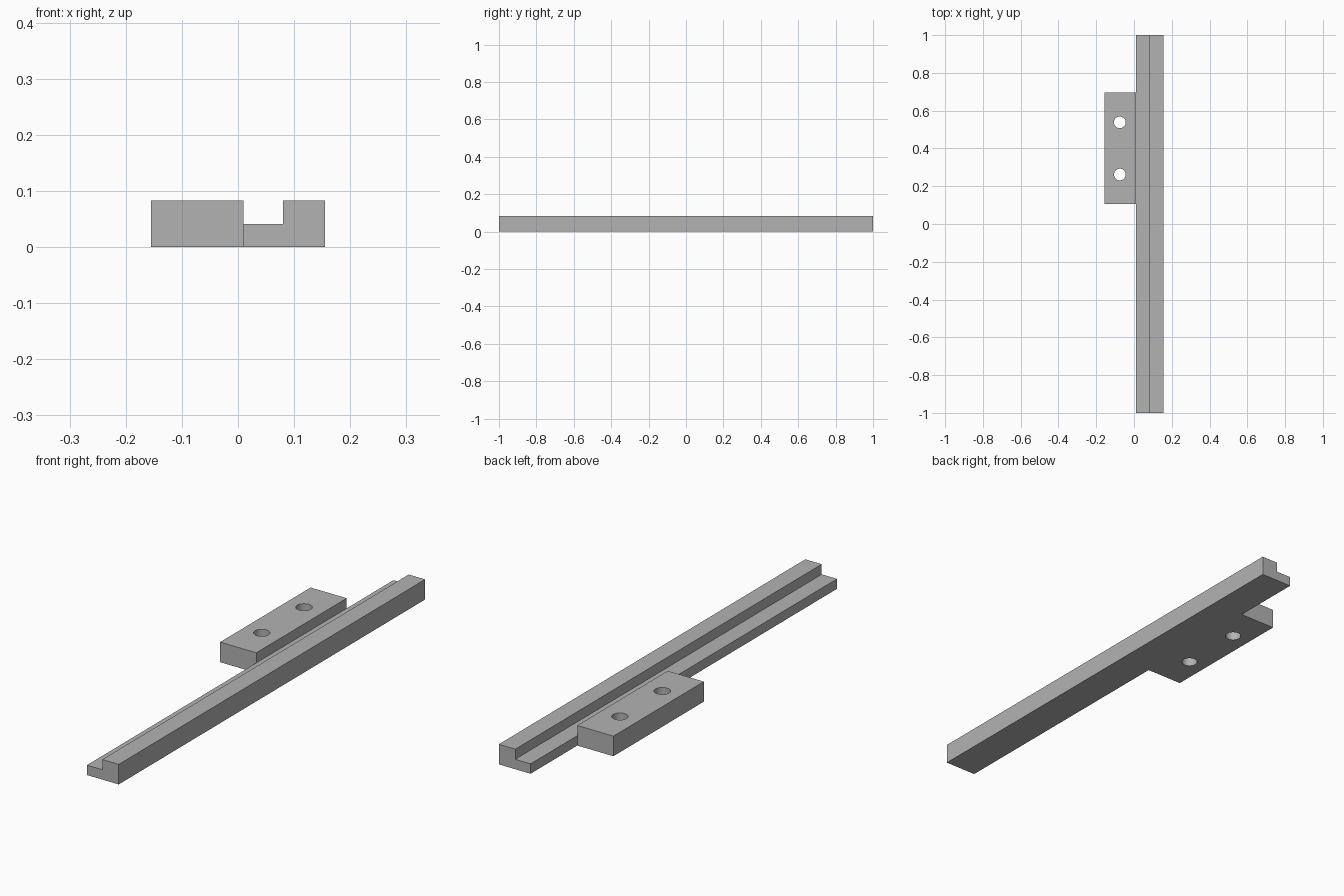
import bpy
import bmesh
from mathutils import Vector

cube = bpy.data.objects.get("Cube")
if cube:
    bpy.data.objects.remove(cube, do_unlink=True)

HEIGHT = 0.083
SEAM_X = 0.01
HALF_WIDTH = 0.155

# Single plain grey finish
grey = bpy.data.materials.new("plain_grey")
grey.use_nodes = True
grey.diffuse_color = (0.45, 0.45, 0.45, 1)
grey.node_tree.nodes["Principled BSDF"].inputs["Base Color"].default_value = grey.diffuse_color


def extrude_profile(name, profile, y0, y1):
    """Sweep an (x, z) outline along y."""
    bm = bmesh.new()
    face = bm.faces.new([bm.verts.new((x, y0, z)) for x, z in profile])
    new = bmesh.ops.extrude_face_region(bm, geom=[face])["geom"]
    verts = [g for g in new if isinstance(g, bmesh.types.BMVert)]
    bmesh.ops.translate(bm, verts=verts, vec=Vector((0, y1 - y0, 0)))
    bmesh.ops.recalc_face_normals(bm, faces=bm.faces)
    mesh = bpy.data.meshes.new(name)
    bm.to_mesh(mesh)
    bm.free()
    mesh.materials.append(grey)
    obj = bpy.data.objects.new(name, mesh)
    bpy.context.collection.objects.link(obj)
    return obj


# Long rail with an L-shaped section
step_x, step_z = 0.08, 0.041
extrude_profile("stepped_rail", [
    (SEAM_X, 0), (HALF_WIDTH, 0), (HALF_WIDTH, HEIGHT),
    (step_x, HEIGHT), (step_x, step_z), (SEAM_X, step_z)], -1, 1)

# Mounting block beside the rail
block = extrude_profile("mounting_block", [
    (-HALF_WIDTH, 0), (SEAM_X, 0), (SEAM_X, HEIGHT), (-HALF_WIDTH, HEIGHT)],
    0.105, 0.695)

# Two vertical screw holes
cutters = []
for y in (0.262, 0.538):
    bpy.ops.mesh.primitive_cylinder_add(
        vertices=48, radius=0.031, depth=0.3, location=(-0.075, y, HEIGHT / 2))
    cutter = bpy.context.object
    cutter.name = "hole_cutter"
    cutter.data.materials.append(grey)
    cutter.hide_render = True
    cut = block.modifiers.new("screw_hole", "BOOLEAN")
    cut.operation = "DIFFERENCE"
    cut.solver = "EXACT"
    cut.object = cutter
    cutters.append(cutter)

# Apply the cuts, then smooth the hole walls
bpy.ops.object.select_all(action="DESELECT")
block.select_set(True)
bpy.context.view_layer.objects.active = block
for mod in list(block.modifiers):
    bpy.ops.object.modifier_apply(modifier=mod.name)
for cutter in cutters:
    bpy.data.objects.remove(cutter, do_unlink=True)
bpy.ops.object.shade_smooth_by_angle()
